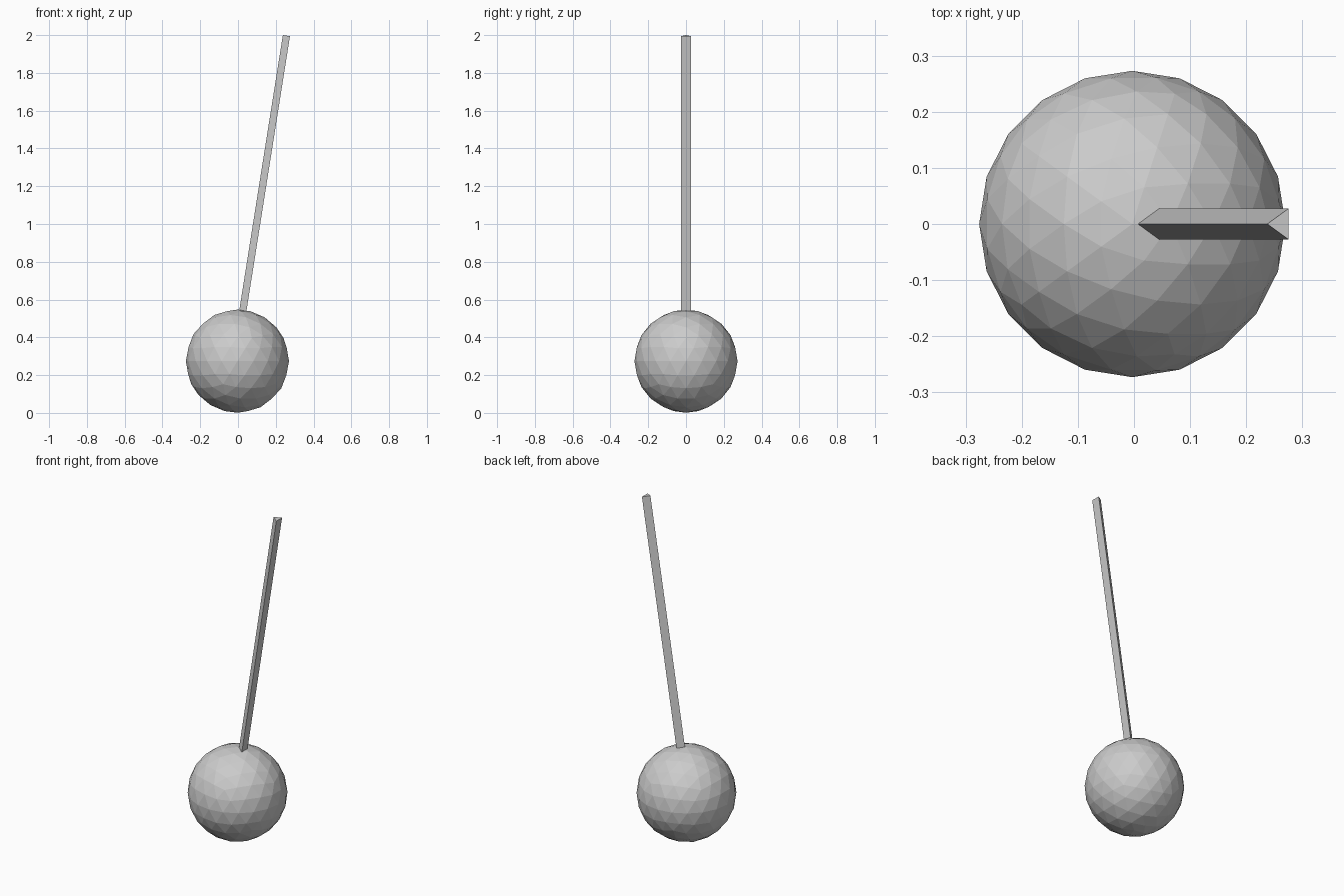
import bpy, bmesh, math
from mathutils import Vector

if "Cube" in bpy.data.objects:
    bpy.data.objects.remove(bpy.data.objects["Cube"])

# Faceted ball at the base
bpy.ops.mesh.primitive_ico_sphere_add(subdivisions=3, radius=0.273, location=(-0.003, 0, 0.274))
ball = bpy.context.object
ball.name = "ball"

# Leaning three-sided stick, its lower end sunk into the ball
LENGTH = 1.52
bm = bmesh.new()
profile = [(0, 0), (0.038, -0.0273), (0.038, 0.0273)]
face = bm.faces.new([bm.verts.new((x, y, -LENGTH)) for x, y in profile])
ext = bmesh.ops.extrude_face_region(bm, geom=[face])
top = [v for v in ext["geom"] if isinstance(v, bmesh.types.BMVert)]
bmesh.ops.translate(bm, verts=top, vec=Vector((0, 0, LENGTH)))
bmesh.ops.recalc_face_normals(bm, faces=bm.faces)
mesh = bpy.data.meshes.new("stick")
bm.to_mesh(mesh)
bm.free()
stick = bpy.data.objects.new("stick", mesh)
stick.location = (0.2375, 0, 2.0)
stick.rotation_euler = (0, math.radians(9), 0)
bpy.context.collection.objects.link(stick)
